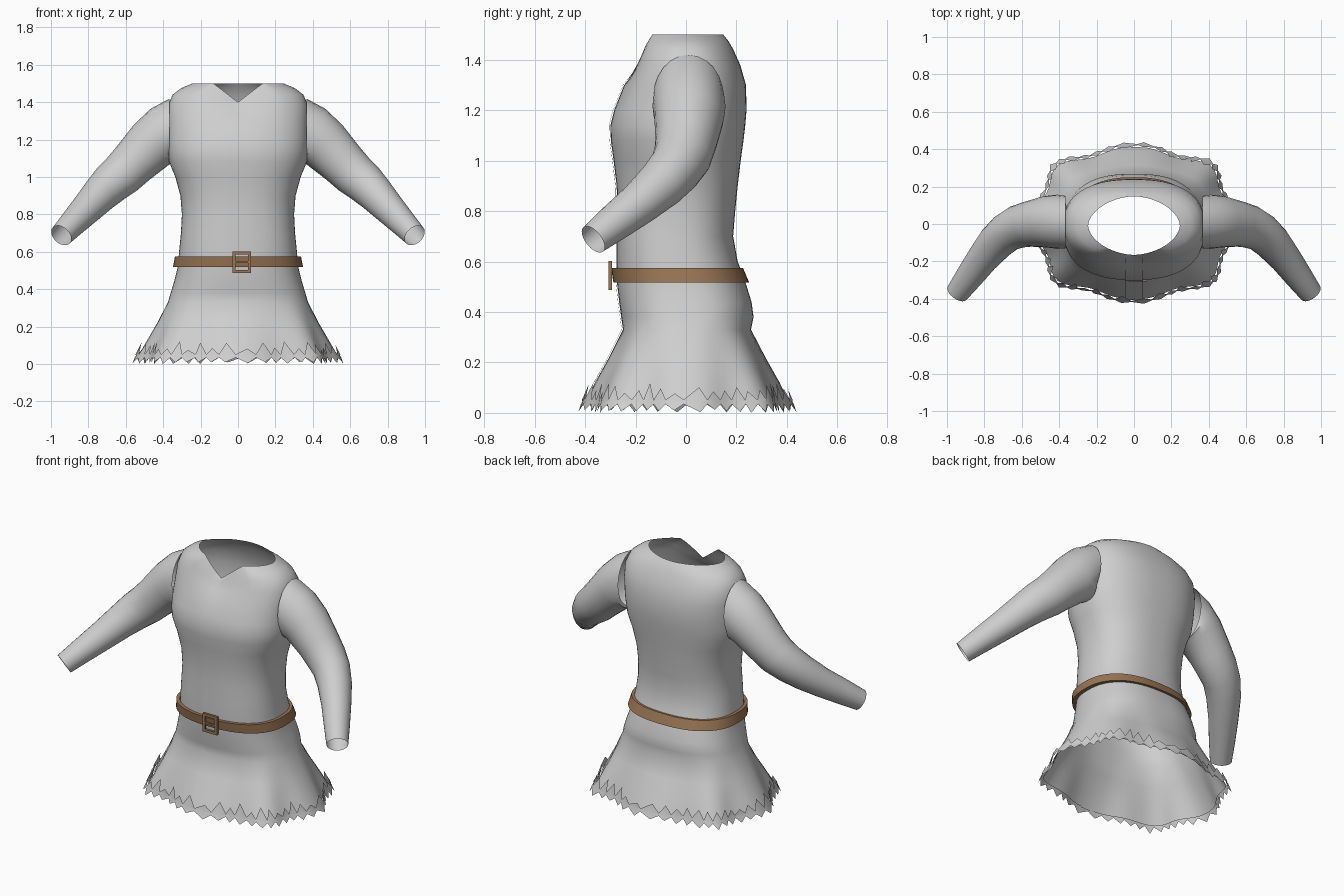
import bpy, bmesh, math, random
from mathutils import Vector

if "Cube" in bpy.data.objects:
    bpy.data.objects.remove(bpy.data.objects["Cube"])

random.seed(4)


def material(name, rgb):
    m = bpy.data.materials.new(name)
    m.diffuse_color = (*rgb, 1)
    m.use_nodes = True
    m.node_tree.nodes["Principled BSDF"].inputs["Base Color"].default_value = m.diffuse_color
    return m


CLOTH = material("grey cloth", (0.62, 0.62, 0.62))
LEATHER = material("brown leather", (0.32, 0.18, 0.09))


def loft(name, rings, mat, closed=True, wrap=False, angle=40):
    """Skin a list of equal-length point rings with quads."""
    bm = bmesh.new()
    vs = [[bm.verts.new(p) for p in r] for r in rings]
    n = len(rings[0])
    pairs = list(zip(vs, vs[1:])) + ([(vs[-1], vs[0])] if wrap else [])
    for a, b in pairs:
        for i in range(n if closed else n - 1):
            j = (i + 1) % n
            bm.faces.new((a[i], a[j], b[j], b[i]))
    me = bpy.data.meshes.new(name)
    bm.to_mesh(me)
    bm.free()
    me.materials.append(mat)
    ob = bpy.data.objects.new(name, me)
    bpy.context.collection.objects.link(ob)
    bpy.ops.object.select_all(action='DESELECT')
    ob.select_set(True)
    bpy.context.view_layer.objects.active = ob
    bpy.ops.object.shade_smooth_by_angle(angle=math.radians(angle))
    return ob


def section(t, hw, yf, yb, n, wave=0.0):
    """Point on a rounded-box outline; t = 0 is the centre of the front."""
    s, c = math.sin(t), math.cos(t)
    x = hw * math.copysign(abs(s) ** (2 / n), s)
    y = (yf + yb) / 2 - (yb - yf) / 2 * math.copysign(abs(c) ** (2 / n), c)
    k = 1 + wave * math.cos(8 * t)
    return x * k, y * k


# height, half width, front y, back y, roundness, ruffle
PROFILE = [
    (0.035, 0.515, -0.385, 0.395, 2.5, 0.045),
    (0.12, 0.475, -0.35, 0.36, 2.5, 0.032),
    (0.22, 0.425, -0.30, 0.31, 2.5, 0.016),
    (0.33, 0.375, -0.25, 0.258, 2.5, 0),
    (0.38, 0.36, -0.257, 0.268, 2.5, 0),
    (0.44, 0.342, -0.265, 0.26, 2.5, 0),
    (0.52, 0.322, -0.274, 0.235, 2.4, 0),
    (0.60, 0.315, -0.275, 0.205, 2.4, 0),
    (0.70, 0.305, -0.275, 0.187, 2.4, 0),
    (0.80, 0.30, -0.272, 0.195, 2.4, 0),
    (0.90, 0.308, -0.275, 0.205, 2.4, 0),
    (1.00, 0.335, -0.287, 0.217, 2.4, 0),
    (1.08, 0.368, -0.298, 0.228, 2.4, 0),
    (1.14, 0.376, -0.30, 0.235, 2.4, 0),
    (1.20, 0.378, -0.285, 0.24, 2.4, 0),
    (1.30, 0.378, -0.245, 0.238, 2.4, 0),
    (1.38, 0.375, -0.21, 0.215, 2.4, 0),
    (1.44, 0.35, -0.19, 0.188, 2.3, 0),
    (1.475, 0.305, -0.178, 0.168, 2.1, 0),
    (1.50, 0.245, -0.165, 0.148, 1.8, 0),
]


def coat_point(row, t, out=0.0):
    z, hw, yf, yb, n, w = row
    x, y = section(t, hw + out, yf - out, yb + out, n, w)
    if z > 1.3:  # sink the front into a V neck
        neck_x = abs(section(t, 0.245, -0.165, 0.148, 1.8)[0])
        dip = 0.5 + 0.5 * min(1, neck_x / 0.13) if math.cos(t) > 0 else 1
        z = 1.3 + (z - 1.3) * dip
    return Vector((x, y, z))


# Coat body from hem to neckline
SEG = 72
loft("coat_body", [[coat_point(r, math.tau * i / SEG) for i in range(SEG)]
                   for r in PROFILE], CLOTH)

# Overlapping front edge
strip = []
for r in PROFILE[:-1]:
    line = []
    for x in (-0.048, -0.03, 0.0, 0.03, 0.048):
        u = abs(x) / (r[1] * (1 + r[5]))
        t = math.copysign(math.asin(u ** (r[4] / 2)), x)
        line.append(coat_point(r, t, 0.005))
    strip.append(line)
loft("front_placket", strip, CLOTH, closed=False)

# Ragged hem: band with torn points along both edges
TEETH = 48
low, mid, high = [], [], []
for i in range(TEETH * 2):
    t = math.tau * (i + random.uniform(-0.25, 0.25)) / (TEETH * 2)
    tip = i % 2
    for ring, out, z in (
            (low, 0.014, random.uniform(0.0, 0.012) if tip else 0.035),
            (mid, 0.012, 0.045),
            (high, 0.016, random.uniform(0.075, 0.125) if tip else 0.052)):
        k = (z - 0.035) / 0.085
        a, b = (coat_point(PROFILE[j], t, out) for j in (0, 1))
        p = a.lerp(b, k * 0.8)
        ring.append((p.x, p.y, z))
loft("ragged_hem", [low, mid, high], CLOTH, angle=20)

# Sleeves: centre x, y, z, radius across, radius along y
ARM = [
    (0.365, 0.01, 1.25, 0.170, 0.140),
    (0.41, 0.012, 1.215, 0.160, 0.145),
    (0.465, 0.012, 1.17, 0.142, 0.138),
    (0.56, 0.0, 1.075, 0.125, 0.122),
    (0.62, -0.015, 1.015, 0.118, 0.115),
    (0.68, -0.045, 0.965, 0.110, 0.105),
    (0.74, -0.10, 0.905, 0.098, 0.098),
    (0.81, -0.185, 0.83, 0.085, 0.085),
    (0.88, -0.28, 0.757, 0.073, 0.075),
    (0.945, -0.368, 0.688, 0.062, 0.062),
]


def sleeve(name, side):
    rings = []
    for i, (x, y, z, ra, rb) in enumerate(ARM):
        nxt = Vector(ARM[min(i + 1, len(ARM) - 1)][:3])
        prv = Vector(ARM[max(i - 1, 0)][:3])
        d = (nxt - prv).normalized()
        if i < 2:  # shoulder end lies flat against the body
            d = Vector((1, 0, -0.4 * i)).normalized()
        v = Vector((0, 1, 0))
        v = (v - d * v.dot(d)).normalized()
        u = v.cross(d)
        ring = []
        for k in range(24):
            a = math.tau * k / 24
            p = Vector((x, y, z)) + u * ra * math.cos(a) + v * rb * math.sin(a)
            ring.append((p.x * side, p.y, p.z))
        rings.append(ring if side > 0 else ring[::-1])
    loft(name, rings, CLOTH)


sleeve("left_sleeve", 1)
sleeve("right_sleeve", -1)

# Belt: four rings make a closed strap
belt = []
for z, hw, yf, yb in ((0.518, 0.348, -0.288, 0.250), (0.575, 0.337, -0.297, 0.226),
                      (0.575, 0.318, -0.278, 0.210), (0.518, 0.325, -0.272, 0.235)):
    belt.append([(*section(math.tau * i / SEG, hw, yf, yb, 2.4), z)
                 for i in range(SEG)])
loft("belt", belt, LEATHER, wrap=True)

# Buckle: square frame of four sections, plus a prong
frame = []
for hw, hh, y in ((0.05, 0.057, -0.294), (0.05, 0.057, -0.308),
                  (0.034, 0.041, -0.308), (0.034, 0.041, -0.294)):
    frame.append([(0.02 + sx * hw, y, 0.545 + sz * hh)
                  for sx, sz in ((-1, -1), (1, -1), (1, 1), (-1, 1))])
loft("buckle_frame", frame, LEATHER, wrap=True, angle=20)

bpy.ops.mesh.primitive_cube_add(size=1, location=(0.015, -0.303, 0.545))
prong = bpy.context.object
prong.name = "buckle_prong"
prong.scale = (0.08, 0.008, 0.01)
prong.data.materials.append(LEATHER)
